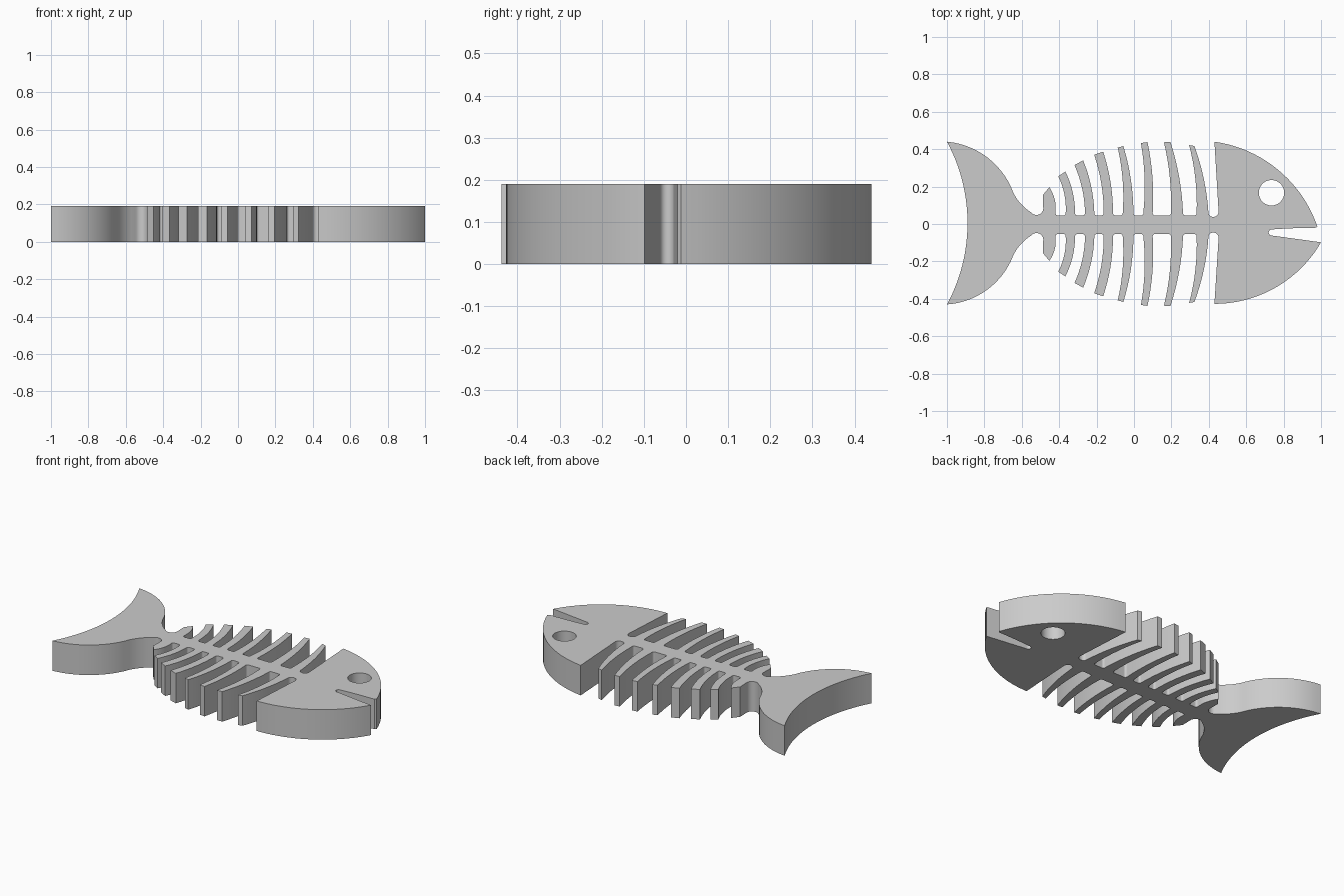
import bpy, bmesh, math
from mathutils import Vector

cube = bpy.data.objects.get("Cube")
if cube:
    bpy.data.objects.remove(cube, do_unlink=True)

THICK = 0.19

grey = bpy.data.materials.new("plain grey")
grey.use_nodes = True
colour = (0.6, 0.6, 0.6, 1)
grey.diffuse_color = colour
grey.node_tree.nodes["Principled BSDF"].inputs["Base Color"].default_value = colour


def arc(p, q, bulge, steps=8):
    """Circular arc from p to q; a positive bulge lies left of the travel direction."""
    p, q = Vector(p), Vector(q)
    chord = q - p
    half = chord.length / 2
    side = Vector((-chord.y, chord.x)).normalized() * (1 if bulge > 0 else -1)
    sag = abs(bulge)
    radius = (half * half + sag * sag) / (2 * sag)
    centre = (p + q) / 2 + side * (sag - radius)
    spread = math.atan2(half, radius - sag)
    along = chord.normalized()
    points = []
    for i in range(steps + 1):
        a = spread * (2 * i / steps - 1)
        points.append(centre + along * radius * math.sin(a) + side * radius * math.cos(a))
    return points


# Ribs: base left x, base right x, left tip x, y, right tip x, y
RIBS = [
    (-0.475, -0.42, -0.487, 0.155, -0.453, 0.197),
    (-0.365, -0.315, -0.405, 0.255, -0.367, 0.28),
    (-0.262, -0.212, -0.318, 0.315, -0.272, 0.34),
    (-0.162, -0.112, -0.213, 0.37, -0.165, 0.387),
    (-0.06, -0.003, -0.087, 0.408, -0.057, 0.417),
    (0.05, 0.1, 0.037, 0.433, 0.072, 0.438),
    (0.197, 0.262, 0.16, 0.437, 0.195, 0.438),
    (0.335, 0.398, 0.295, 0.422, 0.323, 0.417),
]


def body_side(spine, tip_y, head_y):
    """Upper edge of the fish, from the tail tip to the back corner of the head."""
    r = 0.014
    # tail fin, its narrow root, and the round notch before the ribs
    pts = arc((-1, tip_y), (-0.645, 0.167), 0.065, 14)
    pts += arc((-0.645, 0.167), (-0.55, 0.062), -0.01, 6)[1:]
    pts += arc((-0.55, 0.062), (-0.485, 0.08), -0.022)[1:]
    # ribs leaning back toward the tail, filleted into the spine
    for i, (b0, b1, x0, y0, x1, y1) in enumerate(RIBS):
        foot = (b0, spine + r)
        if i:
            pts += arc((b0 - r, spine), foot, -0.005, 4)
            pts += arc(foot, (x0, y0), -0.013)[1:]
        else:
            pts.append(Vector((x0, y0)))
        pts += arc((x1, y1), (b1, spine + r), 0.013)
        if i < len(RIBS) - 1:
            pts += arc((b1, spine + r), (b1 + r, spine), -0.005, 4)[1:]
    # rounded gap behind the head
    pts += arc((0.398, spine + r), (0.42, spine - 0.008), -0.006, 4)[1:]
    pts += arc((0.42, spine - 0.008), (0.452, spine + 0.025), -0.012, 6)[1:]
    pts.append(Vector((0.43, head_y)))
    return pts


def mirrored(points):
    return [Vector((p.x, -p.y)) for p in reversed(points)]


# Outline, clockwise from the upper tail tip
outline = body_side(0.046, 0.44, 0.44)
# head dome, mouth slot and lower jaw
outline += arc((0.43, 0.44), (0.98, -0.012), 0.1, 20)[1:]
outline += arc((0.972, -0.02), (0.738, -0.029), -0.002, 4)
outline += arc((0.738, -0.029), (0.738, -0.062), -0.018, 8)[1:]
outline.append(Vector((1.0, -0.098)))
outline += arc((1.0, -0.098), (0.43, -0.427), 0.088, 20)[1:]
# lower ribs and tail, then the hollow trailing edge
outline += mirrored(body_side(0.054, 0.43, 0.427))[1:]
outline += arc((-1, -0.43), (-1, 0.44), -0.11, 28)[1:-1]

# Round eye hole
eye = [Vector((0.735 + 0.068 * math.cos(math.tau * i / 32),
               0.167 + 0.068 * math.sin(math.tau * i / 32))) for i in range(32)]

# Fill the outline around the eye and extrude it into a slab
bm = bmesh.new()
for loop in (outline, eye):
    verts = [bm.verts.new((p.x, p.y, 0)) for p in loop]
    for a, b in zip(verts, verts[1:] + verts[:1]):
        bm.edges.new((a, b))
bmesh.ops.remove_doubles(bm, verts=bm.verts[:], dist=0.0005)
bmesh.ops.triangle_fill(bm, use_beauty=True, edges=bm.edges[:], normal=(0, 0, 1))
top = bmesh.ops.extrude_face_region(bm, geom=bm.faces[:])["geom"]
bmesh.ops.translate(bm, vec=(0, 0, THICK),
                    verts=[v for v in top if isinstance(v, bmesh.types.BMVert)])
bmesh.ops.recalc_face_normals(bm, faces=bm.faces[:])

mesh = bpy.data.meshes.new("fish_skeleton")
bm.to_mesh(mesh)
bm.free()
mesh.materials.append(grey)
fish = bpy.data.objects.new("fish_skeleton", mesh)
bpy.context.collection.objects.link(fish)
bpy.ops.object.select_all(action="DESELECT")
fish.select_set(True)
bpy.context.view_layer.objects.active = fish
bpy.ops.object.shade_smooth_by_angle(angle=math.radians(30))
